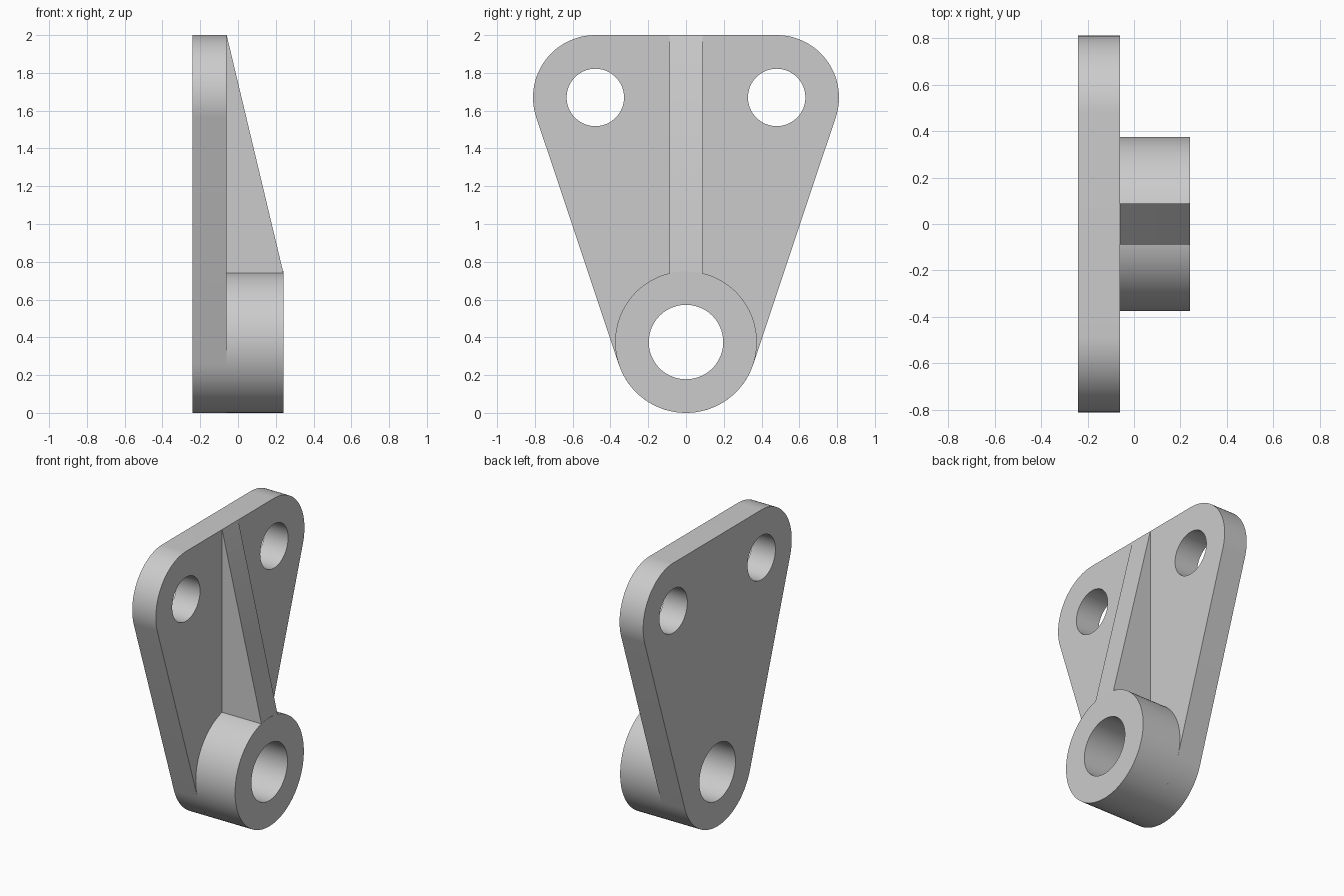
import bpy, bmesh, math
from mathutils import Vector

cube = bpy.data.objects.get("Cube")
if cube:
    bpy.data.objects.remove(cube)

grey = bpy.data.materials.new("plain grey")
grey.use_nodes = True
grey.diffuse_color = (0.6, 0.6, 0.6, 1)
grey.node_tree.nodes["Principled BSDF"].inputs["Base Color"].default_value = (0.6, 0.6, 0.6, 1)

BACK, FACE, FRONT = -0.24, -0.06, 0.24   # plate back, plate face, boss face
LOW, LOW_R, BORE_R = (0, 0.375), 0.375, 0.197
HIGH_Y, HIGH_Z, HIGH_R, BOLT_R = 0.48, 1.67, 0.33, 0.152


def arc(centre, radius, start=0.0, end=math.tau, steps=96):
    """Points on an arc in the y-z plane; a full circle is left unclosed."""
    full = abs(end - start - math.tau) < 1e-6
    count = steps if full else steps + 1
    return [(centre[0] + radius * math.cos(start + (end - start) * i / steps),
             centre[1] + radius * math.sin(start + (end - start) * i / steps))
            for i in range(count)]


def finish(name, bm):
    bmesh.ops.recalc_face_normals(bm, faces=bm.faces)
    mesh = bpy.data.meshes.new(name)
    bm.to_mesh(mesh)
    bm.free()
    mesh.materials.append(grey)
    obj = bpy.data.objects.new(name, mesh)
    bpy.context.collection.objects.link(obj)
    bpy.ops.object.select_all(action='DESELECT')
    obj.select_set(True)
    bpy.context.view_layer.objects.active = obj
    bpy.ops.object.shade_smooth_by_angle(angle=math.radians(30))
    return obj


def pierced_slab(name, loops, x0, x1):
    """Extrude an outline with holes along x."""
    bm = bmesh.new()
    edges = []
    for loop in loops:
        verts = [bm.verts.new((x0, y, z)) for y, z in loop]
        edges += [bm.edges.new((a, b)) for a, b in zip(verts, verts[1:] + verts[:1])]
    bmesh.ops.triangle_fill(bm, edges=edges, use_beauty=True, normal=(1, 0, 0))
    result = bmesh.ops.extrude_face_region(bm, geom=bm.faces[:], use_keep_orig=True)
    moved = [g for g in result["geom"] if isinstance(g, bmesh.types.BMVert)]
    bmesh.ops.translate(bm, verts=moved, vec=(x1 - x0, 0, 0))
    return finish(name, bm)


# Mounting plate: three arcs joined by tangent lines
axis = Vector((HIGH_Y, HIGH_Z - LOW[1]))
tangent = math.atan2(axis.y, axis.x) - math.acos((LOW_R - HIGH_R) / axis.length)
outline = (arc((HIGH_Y, HIGH_Z), HIGH_R, tangent, math.pi / 2, 32)
           + arc((-HIGH_Y, HIGH_Z), HIGH_R, math.pi / 2, math.pi - tangent, 32)
           + arc(LOW, LOW_R, math.pi - tangent, math.tau + tangent, 48))
bolt_holes = [arc((side * HIGH_Y, HIGH_Z), BOLT_R, steps=64) for side in (-1, 1)]
bore = arc(LOW, BORE_R)
pierced_slab("mounting_plate", [outline, bore] + bolt_holes, BACK, FACE)

# Bearing boss: ring around the bore
pierced_slab("bearing_boss", [arc(LOW, LOW_R), bore], FACE, FRONT)

# Stiffening rib: sloped wedge from the boss to the plate top
bm = bmesh.new()
half = 0.0875
side = [(FACE, 2.0), (FRONT, 0.742), (FRONT - 0.01, 0.62), (FACE, 0.62)]
face = bm.faces.new([bm.verts.new((x, -half, z)) for x, z in side])
result = bmesh.ops.extrude_face_region(bm, geom=[face], use_keep_orig=True)
moved = [g for g in result["geom"] if isinstance(g, bmesh.types.BMVert)]
bmesh.ops.translate(bm, verts=moved, vec=(0, 2 * half, 0))
finish("stiffening_rib", bm)
